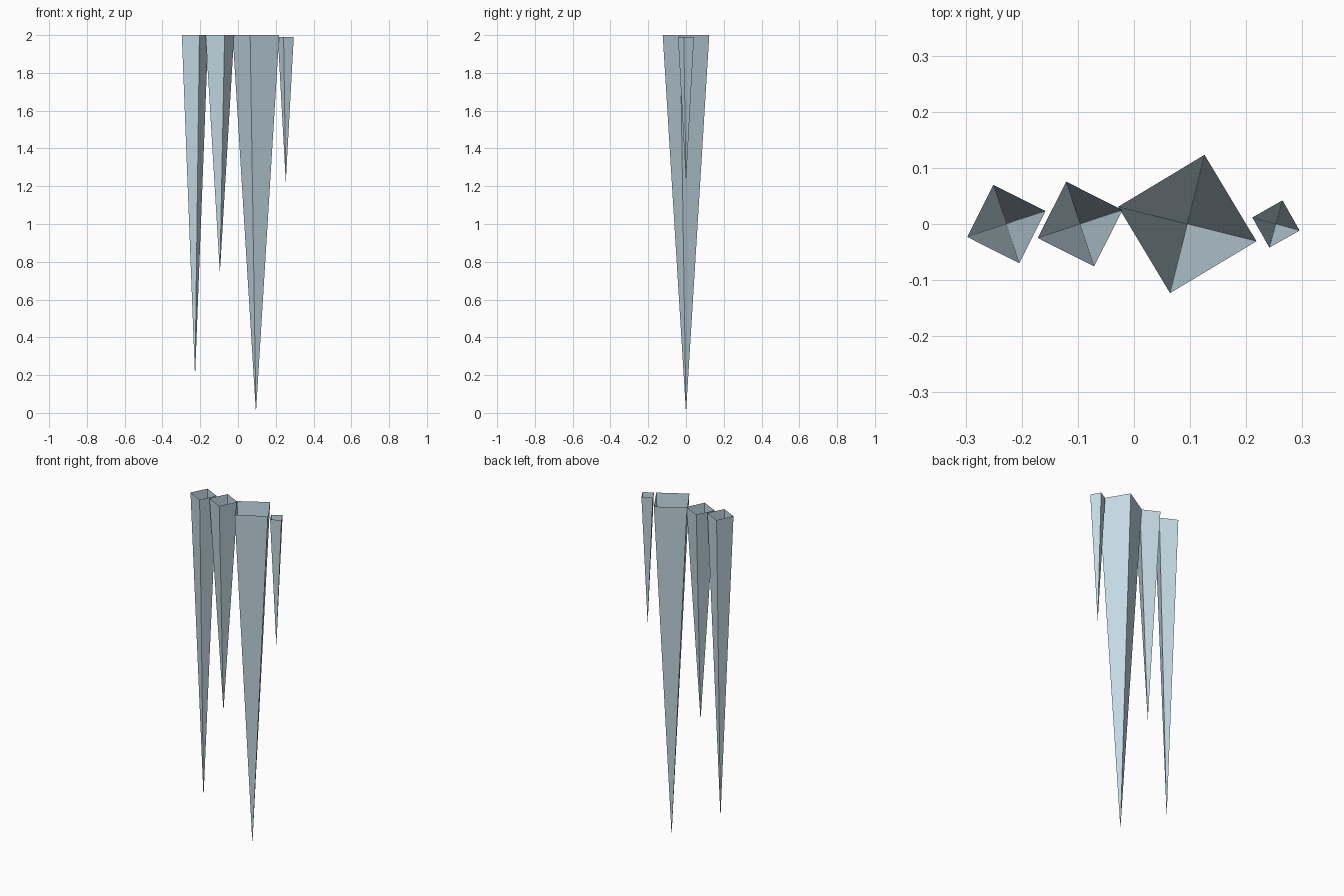
import bpy, bmesh, math

if "Cube" in bpy.data.objects:
    bpy.data.objects.remove(bpy.data.objects["Cube"])

ice = bpy.data.materials.new("pale ice blue")
ice.diffuse_color = (0.56, 0.71, 0.78, 1)
ice.use_nodes = True
ice.node_tree.nodes["Principled BSDF"].inputs["Base Color"].default_value = ice.diffuse_color


def icicle(name, x, radius, angle, top, tip):
    """Hollow four-sided spike, open at the top, pointing down."""
    bm = bmesh.new()
    point = bm.verts.new((x, 0, tip))
    ring = []
    for i in range(4):
        a = math.radians(angle + 90 * i)
        ring.append(bm.verts.new((x + radius * math.cos(a), radius * math.sin(a), top)))
    for i in range(4):
        bm.faces.new((ring[(i + 1) % 4], ring[i], point))
    mesh = bpy.data.meshes.new(name)
    bm.to_mesh(mesh)
    bm.free()
    mesh.materials.append(ice)
    bpy.context.collection.objects.link(bpy.data.objects.new(name, mesh))


# Row of hanging icicles, left to right
icicle("long_icicle", -0.2275, 0.0735, 18.3, 2.0, 0.19)
icicle("medium_icicle", -0.096, 0.0795, 18.3, 2.0, 0.74)
icicle("main_icicle", 0.095, 0.127, -14, 2.0, 0.0)
icicle("small_icicle", 0.253, 0.0437, -15.5, 1.99, 1.22)
